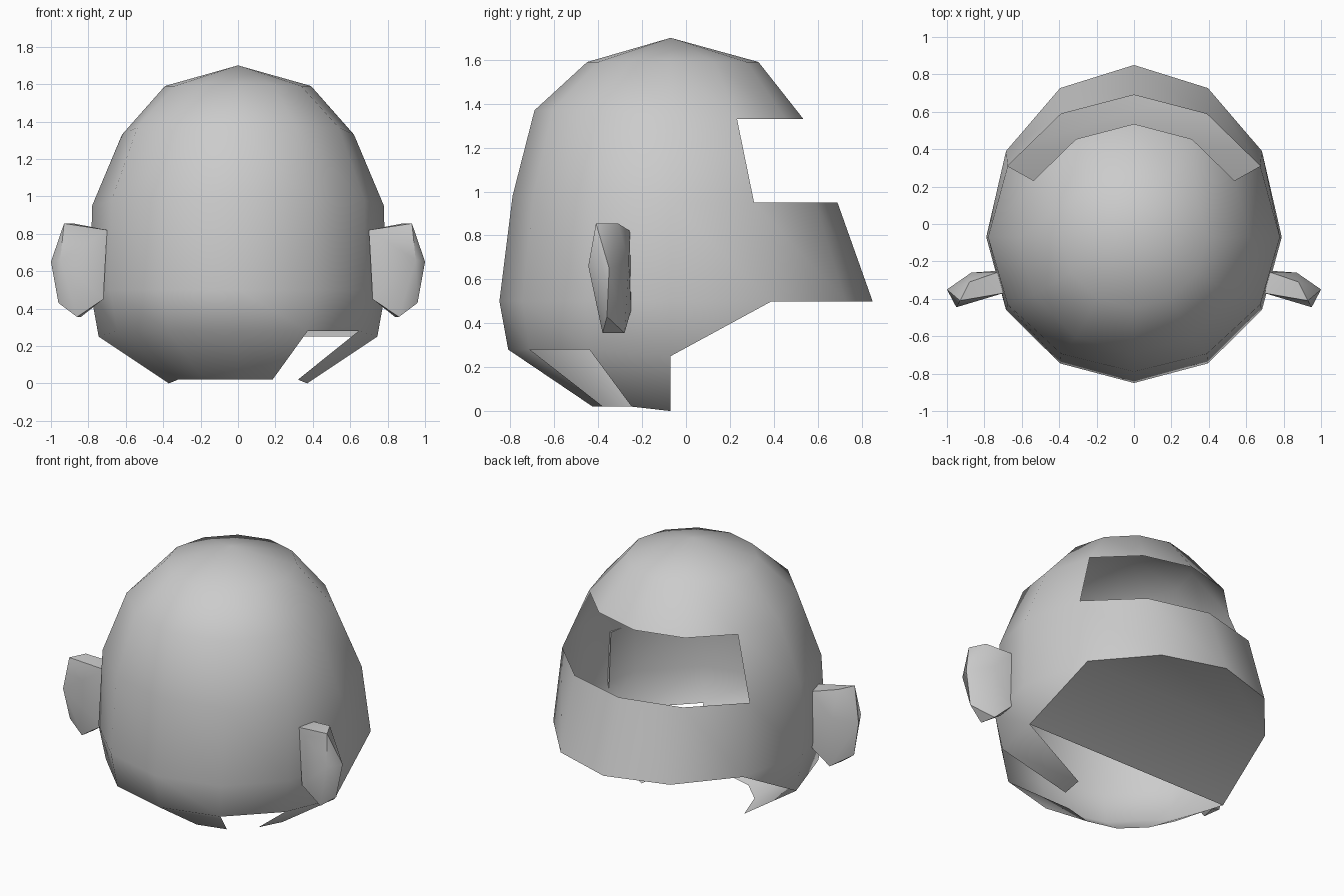
import bpy, bmesh
from math import sin, cos, radians

if "Cube" in bpy.data.objects:
    bpy.data.objects.remove(bpy.data.objects["Cube"])


def finish(name, bm, angle):
    me = bpy.data.meshes.new(name)
    bm.to_mesh(me)
    bm.free()
    ob = bpy.data.objects.new(name, me)
    bpy.context.collection.objects.link(ob)
    bpy.ops.object.select_all(action='DESELECT')
    bpy.context.view_layer.objects.active = ob
    ob.select_set(True)
    bpy.ops.object.shade_smooth_by_angle(angle=radians(angle))
    return ob


# Helmet shell: rings of 12 columns, column 0 at -y, column 3 at +x
# each ring: half width, depth to -y, depth to +y, z at side, extra z at -y end
CY = -0.07
rings = [
    (0.39, 0.38, 0.40, 1.59, 0.00),
    (0.62, 0.62, 0.605, 1.33, 0.04),
    (0.78, 0.72, 0.76, 0.95, 0.03),
    (0.79, 0.78, 0.92, 0.50, 0.00),
    (0.745, 0.74, 0.0, 0.25, 0.03),
    (0.37, 0.355, 0.0, 0.0, 0.02),
]
bm = bmesh.new()
V = {}
for r, (w, front, back, z, dz) in enumerate(rings):
    for c in (range(-5, 7) if r < 4 else range(-3, 4)):
        a = radians(30 * c)
        depth = front if cos(a) > 0 else back
        lift = dz * min(1, max(0, 2 * cos(a)))
        V[r, c] = bm.verts.new((w * sin(a), CY - depth * cos(a), z + lift))
for r in range(4):
    V[r, -6] = V[r, 6]
top = bm.verts.new((0, CY, 1.70))


def wall(r, c):
    bm.faces.new((V[r, c], V[r + 1, c], V[r + 1, c + 1], V[r, c + 1]))


for c in range(-6, 6):
    bm.faces.new((top, V[0, c], V[0, c + 1]))
    wall(0, c)
    wall(2, c)
    if -4 <= c < 4:          # the rest is the visor opening
        wall(1, c)
for c in range(-3, 3):
    wall(3, c)
    if c != 1:               # gap in the neck flare
        wall(4, c)
# cheek triangles and the floor under the chin guard
bm.faces.new((V[3, 3], V[4, 3], V[3, 4]))
bm.faces.new((V[3, -4], V[4, -3], V[3, -3]))
bm.faces.new((V[4, 3], V[4, -3], V[3, -4], V[3, 4]))
bm.faces.new((V[3, 4], V[3, -4], V[3, -5], V[3, 6], V[3, 5]))
finish("helmet_shell", bm, 62)

# Ears: hull of corner points, open where they sink into the shell
corners = [
    (0.70, -0.37, 0.82), (0.72, -0.255, 0.82), (0.72, -0.37, 0.45), (0.73, -0.25, 0.46),
    (0.93, -0.41, 0.855), (0.88, -0.31, 0.855), (0.95, -0.445, 0.66), (1.00, -0.35, 0.65),
    (0.87, -0.26, 0.68), (0.96, -0.36, 0.43), (0.86, -0.38, 0.355), (0.84, -0.28, 0.355),
]
bm = bmesh.new()
for p in corners:
    bm.verts.new(p)
bmesh.ops.convex_hull(bm, input=bm.verts[:])
bmesh.ops.recalc_face_normals(bm, faces=bm.faces[:])
inner = [f for f in bm.faces if all(v.co.x < 0.76 for v in f.verts)]
bmesh.ops.delete(bm, geom=inner, context='FACES_ONLY')
ears = finish("ears", bm, 45)
ears.modifiers.new("mirror", 'MIRROR')
